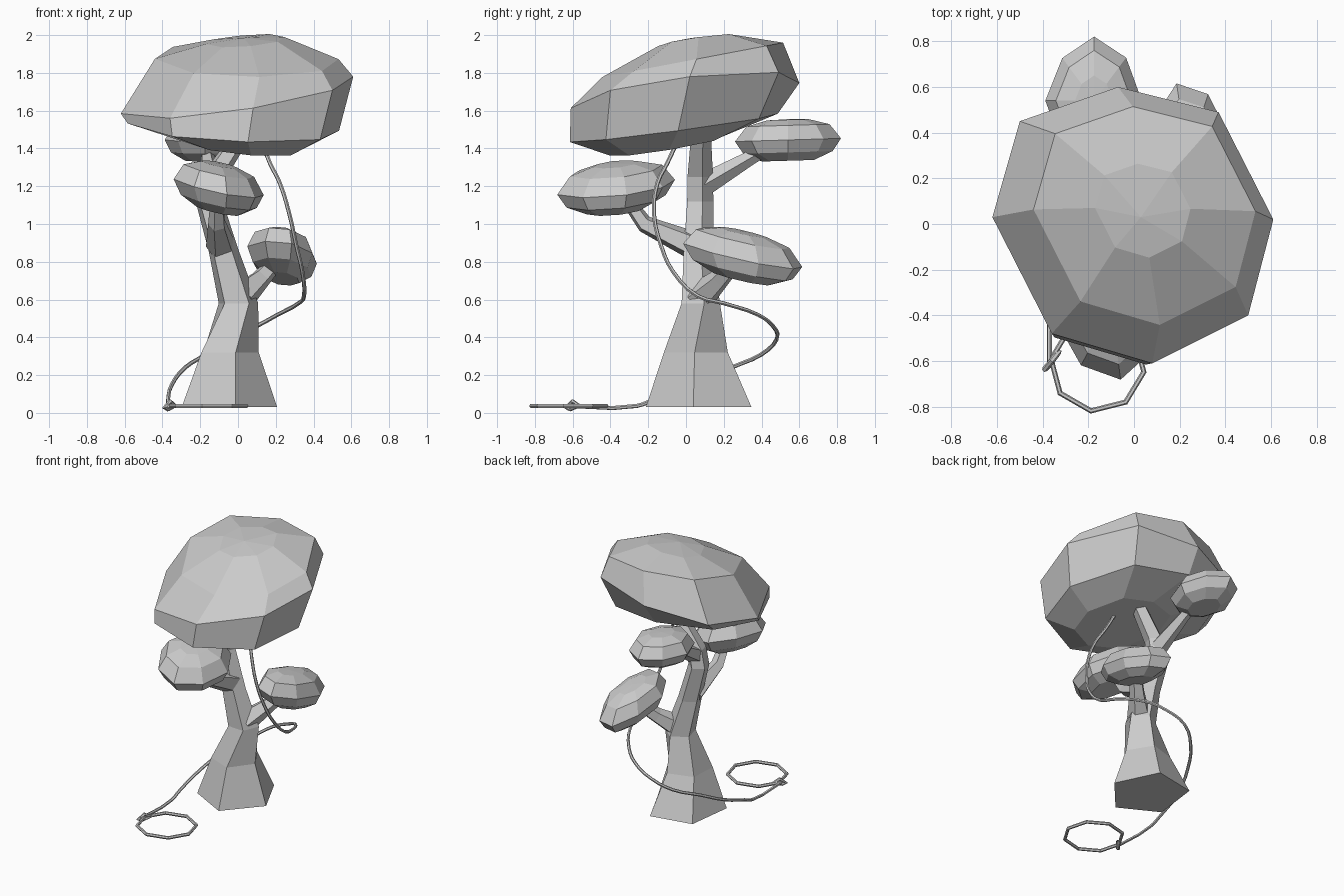
import bpy, bmesh
from math import sin, cos, radians, pi
from mathutils import Vector

if "Cube" in bpy.data.objects:
    bpy.data.objects.remove(bpy.data.objects["Cube"])


def loft(name, rings, start=None, end=None):
    """Skin rings of points; close the ends with a pole point or a flat cap."""
    bm = bmesh.new()
    loops = [[bm.verts.new(p) for p in ring] for ring in rings]
    n = len(loops[0])
    for a, b in zip(loops, loops[1:]):
        for i in range(n):
            j = (i + 1) % n
            bm.faces.new((a[i], a[j], b[j], b[i]))
    for loop, pole in ((loops[0], start), (loops[-1], end)):
        if pole is None:
            bm.faces.new(loop)
        else:
            tip = bm.verts.new(pole)
            for i in range(n):
                bm.faces.new((loop[i], loop[(i + 1) % n], tip))
    bmesh.ops.recalc_face_normals(bm, faces=bm.faces)
    mesh = bpy.data.meshes.new(name)
    bm.to_mesh(mesh)
    bm.free()
    obj = bpy.data.objects.new(name, mesh)
    bpy.context.collection.objects.link(obj)
    return obj


def branch(name, path, radii, sides=5):
    pts = [Vector(p) for p in path]
    rings = []
    for i, p in enumerate(pts):
        d = (pts[min(i + 1, len(pts) - 1)] - pts[max(i - 1, 0)]).normalized()
        u = d.cross(Vector((0, 0, 1))).normalized()
        v = u.cross(d)
        rings.append([p + radii[i] * (u * cos(2 * pi * k / sides) + v * sin(2 * pi * k / sides))
                      for k in range(sides)])
    return loft(name, rings)


def rope(name, pts, radius, closed=False, curved=False):
    cu = bpy.data.curves.new(name, 'CURVE')
    cu.dimensions = '3D'
    cu.bevel_depth = radius
    cu.bevel_resolution = 1
    cu.resolution_u = 3
    cu.use_fill_caps = True
    sp = cu.splines.new('BEZIER' if curved else 'POLY')
    if curved:
        sp.bezier_points.add(len(pts) - 1)
        for q, p in zip(sp.bezier_points, pts):
            q.co = p
            q.handle_left_type = q.handle_right_type = 'AUTO'
    else:
        sp.points.add(len(pts) - 1)
        for q, p in zip(sp.points, pts):
            q.co = (*p, 1)
    sp.use_cyclic_u = closed
    sp.use_smooth = False
    obj = bpy.data.objects.new(name, cu)
    bpy.context.collection.objects.link(obj)
    return obj


def small_canopy(name, center, size, tilt, phase=0):
    """Flattened eight-sided leaf clump sheared by its tilt."""
    cx, cy, cz = center
    rx, ry, rz = size
    wobble = [1, .95, 1.0, .94, 1.02, .96, 1.0, .97]

    def put(s, h, k):
        a = radians(45 * k + phase)
        x, y = s * rx * cos(a) * wobble[k], s * ry * sin(a) * wobble[k]
        return (cx + x, cy + y, cz + h * rz + tilt[0] * x + tilt[1] * y)
    profile = [(.5, -1), (.86, -.6), (1.02, 0), (.8, .7), (.4, .97)]
    rings = [[put(s, h, k) for k in range(8)] for s, h in profile]
    return loft(name, rings, (cx, cy, cz - rz), (cx, cy, cz + rz))


# Trunk: twisting pentagon rings (x, y, z, radius, start angle, y stretch)
trunk = [(-.06, .08, .03, .27, -80, 1.1), (-.055, .055, .32, .165, -75, 1.08),
         (0, .07, .58, .11, -58, 1), (-.075, .06, .85, .085, -58, 1),
         (-.155, .07, 1.12, .075, -58, 1), (-.13, .07, 1.25, .073, -58, 1),
         (.01, .075, 1.46, .058, -58, 1)]
loft("trunk", [[(x + r * cos(radians(a + 72 * k)), y + s * r * sin(radians(a + 72 * k)), z)
                for k in range(5)] for x, y, z, r, a, s in trunk])

# Branches
branch("front_branch", [(-.09, .05, .88), (-.11, -.22, 1.0), (-.11, -.32, 1.14)], [.08, .048, .035])
branch("back_branch", [(-.14, .08, 1.2), (-.16, .34, 1.35), (-.17, .48, 1.43)], [.065, .04, .035])
branch("side_branch", [(.01, .07, .61), (.12, .18, .71), (.22, .28, .82)], [.085, .055, .04])

# Main canopy: outline scaled per level (scale, dx, dy, z, x slope, y slope)
outline = [(-.5, .45), (-.07, .6), (.37, .49), (.61, .02),
           (.5, -.4), (.08, -.61), (-.36, -.48), (-.62, .03)]
levels = [(.5, .03, -.1, 1.415, -.04, .08), (.91, -.02, -.06, 1.51, -.03, .12),
          (1, 0, 0, 1.68, .16, .13), (.79, .05, .04, 1.87, 0, .15),
          (.34, .04, .06, 1.97, .03, .05)]
loft("main_canopy",
     [[(s * x + dx, s * y + dy, z + kx * x + ky * y) for x, y in outline]
      for s, dx, dy, z, kx, ky in levels], (.02, -.08, 1.42), (.03, .03, 1.985))

# Small canopies
small_canopy("front_canopy", (-.1, -.37, 1.195), (.235, .31, .125), (-.2, .1), 10)
small_canopy("back_canopy", (-.175, .54, 1.445), (.205, .275, .11), (0, .03), 0)
small_canopy("side_canopy", (.235, .3, .835), (.185, .32, .125), (-.15, -.22), 15)

# Hanging rope sweeping behind the trunk to the ground
rope("hanging_rope", [(.12, -.04, 1.45), (.17, -.1, 1.32), (.22, -.15, 1.22), (.27, -.17, 1.06),
                      (.31, -.13, .88), (.34, -.07, .75), (.35, .06, .62), (.32, .2, .58),
                      (.21, .38, .52), (.1, .46, .46), (-.05, .48, .39), (-.17, .4, .31),
                      (-.28, .24, .24), (-.35, .05, .15), (-.37, -.17, .07),
                      (-.37, -.26, .037), (-.37, -.63, .037)], .011, curved=True)

# Rope loop on the ground and its knot
rope("ground_loop", [(-.16 + .205 * cos(radians(45 * k - 8)),
                      -.62 + .2 * sin(radians(45 * k - 8)), .037) for k in range(8)], .012, True)
rope("knot", [(-.39, -.635, .028), (-.36, -.6, .06), (-.33, -.56, .037), (-.37, -.615, .02)], .013, True)
